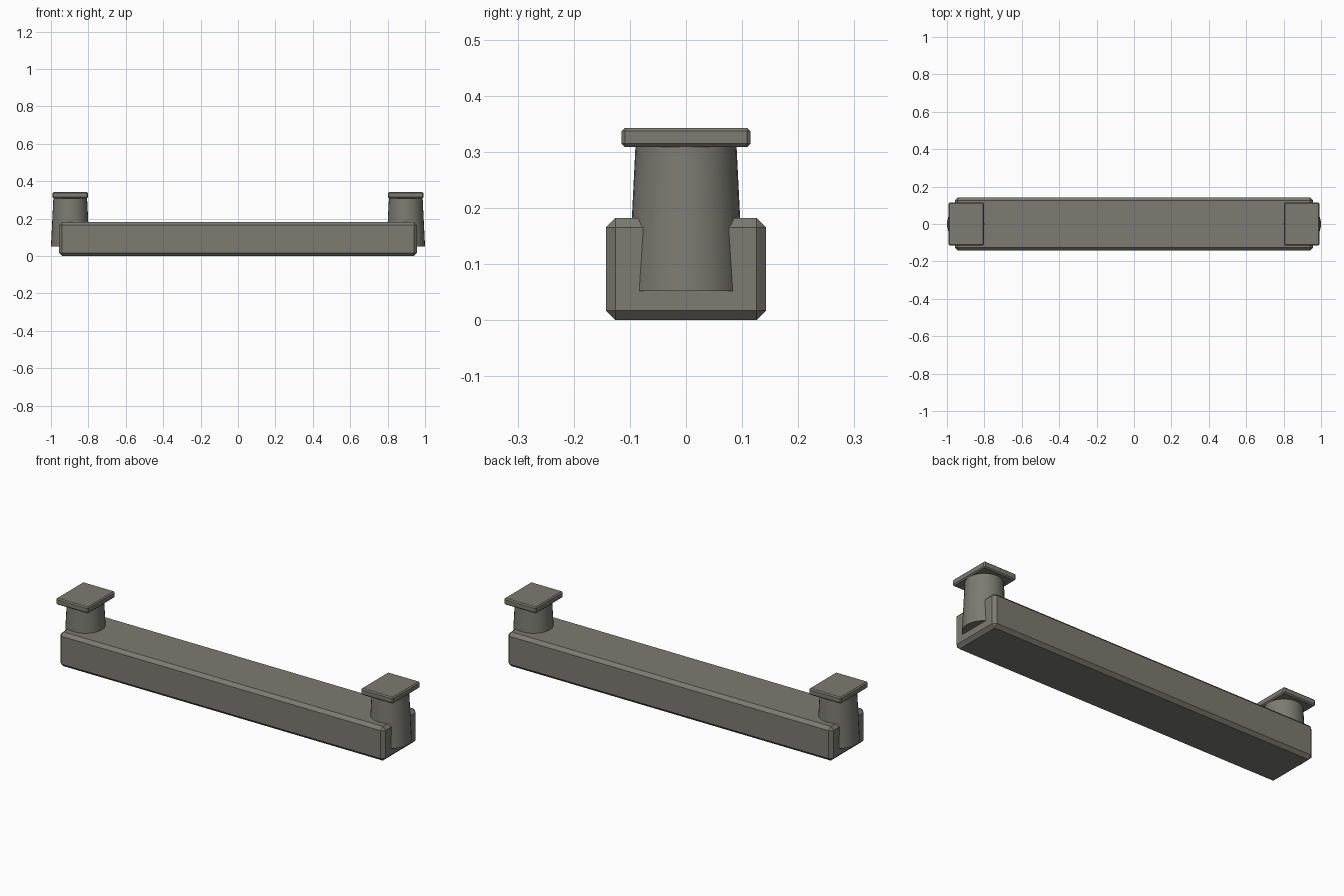
import bpy
from math import radians

cube = bpy.data.objects.get("Cube")
if cube:
    bpy.data.objects.remove(cube, do_unlink=True)

stone = bpy.data.materials.new("olive_grey_stone")
stone.use_nodes = True
colour = (0.2, 0.198, 0.168, 1)
stone.diffuse_color = colour
stone.node_tree.nodes["Principled BSDF"].inputs["Base Color"].default_value = colour


def chamfered_box(name, x, size, bottom, chamfer):
    """Box standing at height bottom, with all edges cut flat."""
    bpy.ops.mesh.primitive_cube_add(size=1, location=(x, 0, bottom + size[2] / 2))
    box = bpy.context.object
    box.name = name
    box.scale = size
    bpy.ops.object.transform_apply(location=False, rotation=False, scale=True)
    bevel = box.modifiers.new("Chamfer", 'BEVEL')
    bevel.width = chamfer
    bevel.segments = 1
    box.data.materials.append(stone)
    return box


def tapered_post(name, x, bottom, top, r_bottom, r_top):
    bpy.ops.mesh.primitive_cone_add(vertices=32, radius1=r_bottom, radius2=r_top,
                                    depth=top - bottom,
                                    location=(x, 0, (bottom + top) / 2))
    post = bpy.context.object
    post.name = name
    bpy.ops.object.shade_smooth_by_angle(angle=radians(30))
    post.data.materials.append(stone)
    return post


# Long base beam
chamfered_box("base_beam", 0, (1.914, 0.286, 0.182), 0, 0.017)

# A post with a flat cap at each end
for side, sign in (("left", 1), ("right", -1)):
    x = sign * 0.897
    tapered_post(side + "_post", x, 0.052, 0.312, 0.103, 0.09)
    chamfered_box(side + "_cap", x, (0.19, 0.23, 0.034), 0.309, 0.006)
